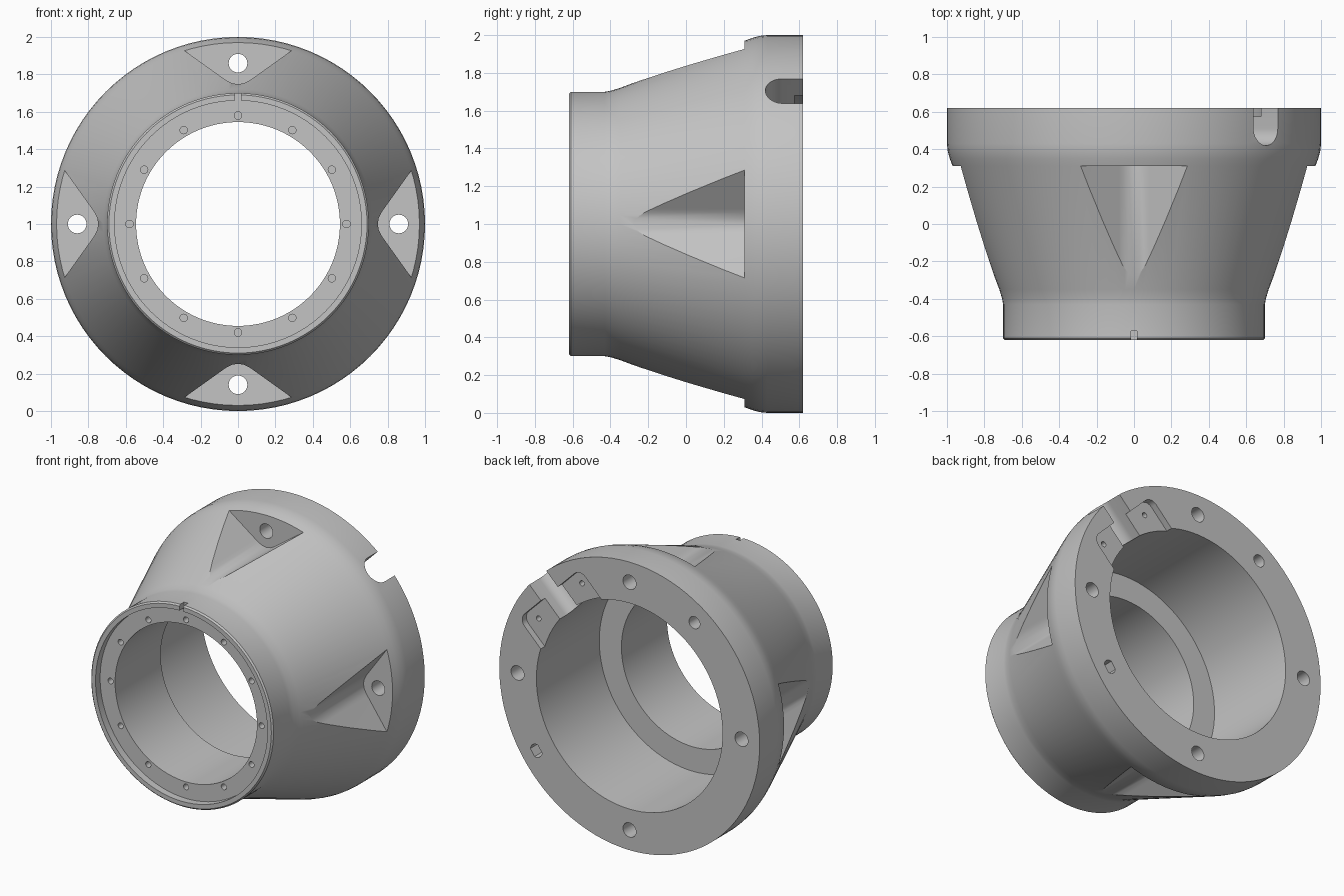
import bpy, bmesh, math
from mathutils import Matrix, Vector

if "Cube" in bpy.data.objects:
    bpy.data.objects.remove(bpy.data.objects["Cube"], do_unlink=True)

SEGMENTS = 96
FRONT, BACK = -0.62, 0.62

metal = bpy.data.materials.new("cast_grey")
grey = (0.55, 0.55, 0.55, 1)
metal.use_nodes = True
metal.diffuse_color = grey
metal.node_tree.nodes["Principled BSDF"].inputs["Base Color"].default_value = grey


def new_object(name, bm):
    bmesh.ops.recalc_face_normals(bm, faces=bm.faces)
    mesh = bpy.data.meshes.new(name)
    bm.to_mesh(mesh)
    bm.free()
    obj = bpy.data.objects.new(name, mesh)
    bpy.context.collection.objects.link(obj)
    mesh.materials.append(metal)
    return obj


def lathe(name, profile):
    """Revolve a closed (radius, y) profile about the y axis."""
    bm = bmesh.new()
    verts = [bm.verts.new((0, y, r)) for r, y in profile]
    edges = [bm.edges.new((v, verts[i - 1])) for i, v in enumerate(verts)]
    bmesh.ops.spin(bm, geom=verts + edges, cent=(0, 0, 0), axis=(0, 1, 0),
                   angle=math.tau, steps=SEGMENTS, use_merge=True)
    bmesh.ops.remove_doubles(bm, verts=bm.verts, dist=1e-5)
    return new_object(name, bm)


def arc(radius, start, end, steps, centre=(0, 0)):
    angles = [math.radians(start + (end - start) * i / steps) for i in range(steps + 1)]
    return [(centre[0] + radius * math.cos(a), centre[1] + radius * math.sin(a)) for a in angles]


def circle(radius, centre_r):
    return arc(radius, 0, 360, 24, (0, centre_r))[:-1]


def prism(bm, points, low, high, angle=90, radial=False):
    """Axial prism from (tangent, radius) points, or radial one from (tangent, y)."""
    turn = Matrix.Rotation(math.radians(90 - angle), 3, 'Y')
    rings = []
    for d in (low, high):
        place = [Vector((t, s, d) if radial else (t, d, s)) for t, s in points]
        rings.append([bm.verts.new(turn @ p) for p in place])
    bm.faces.new(rings[0])
    bm.faces.new(rings[1])
    for i in range(len(points)):
        bm.faces.new((rings[0][i - 1], rings[0][i], rings[1][i], rings[1][i - 1]))


def cut(body, bm):
    tool = new_object("cutter", bm)
    tool.hide_render = True
    mod = body.modifiers.new("cut", 'BOOLEAN')
    mod.operation = 'DIFFERENCE'
    mod.solver = 'EXACT'
    mod.object = tool
    bpy.context.view_layer.objects.active = body
    bpy.ops.object.modifier_apply(modifier=mod.name)
    bpy.data.objects.remove(tool, do_unlink=True)


# Housing: front collar, cone, rounded rear flange, stepped bore
housing = lathe("bell_housing", [
    (0.66, FRONT), (0.69, FRONT), (0.70, -0.61), (0.70, -0.43), (0.705, -0.40),
    (0.72, -0.35), (0.97, 0.31), (0.985, 0.35), (0.996, 0.39), (1.0, 0.43),
    (1.0, BACK), (0.715, BACK), (0.715, -0.07), (0.545, -0.07),
    (0.545, -0.57), (0.66, -0.57)])

# Wedge pockets that open the cone in front of the bolt holes
pocket = [(-0.43, 1.03), (-0.08, 0.78), (-0.06, 0.766), (-0.03, 0.752), (0, 0.747),
          (0.03, 0.752), (0.06, 0.766), (0.08, 0.78), (0.43, 1.03)]
bm = bmesh.new()
for angle in range(0, 360, 90):
    prism(bm, pocket, -0.55, 0.31, angle)
cut(housing, bm)

# Bolt holes, dowel hole and dowel slot, front screw holes, rim key notch
bm = bmesh.new()
for angle in range(0, 360, 90):
    prism(bm, circle(0.05, 0.86), 0.2, 0.7, angle)
prism(bm, circle(0.042, 0.87), 0.48, 0.7, 125)
slot = arc(0.045, -50, 50, 8, (0, 0.875)) + arc(0.045, 130, 230, 8, (0, 0.875))
prism(bm, slot, 0.48, 0.7, -35)
for angle in range(0, 360, 30):
    prism(bm, circle(0.02, 0.58), -0.6, -0.5, angle)
prism(bm, [(-0.015, 0.63), (0.015, 0.63), (0.015, 0.8), (-0.015, 0.8)], -0.7, -0.571)
cut(housing, bm)

# Shallow cover seat in the flange with two rounded corners
bm = bmesh.new()
seat = ([(-0.33, 0.5), (0.33, 0.5)] + arc(0.06, 0, 90, 8, (0.27, 0.81))
        + arc(0.06, 90, 180, 8, (-0.27, 0.81)))
prism(bm, seat, 0.575, 0.7, 45)
cut(housing, bm)

# Round-ended radial sensor slot, then the seat screw holes
bm = bmesh.new()
prism(bm, [(0.092, 0.7)] + arc(0.092, 0, -180, 20, (0, 0.512)) + [(-0.092, 0.7)],
      0.55, 1.1, 45, radial=True)
for side in (-1, 1):
    prism(bm, circle(0.018, 0.83), 0.48, 0.7, 45 + side * 16.5)
cut(housing, bm)

# Smooth shading with crisp edges, and stand it on the floor
bpy.ops.object.select_all(action='DESELECT')
housing.select_set(True)
bpy.context.view_layer.objects.active = housing
bpy.ops.object.shade_smooth_by_angle(angle=math.radians(25))
housing.location.z = 1
